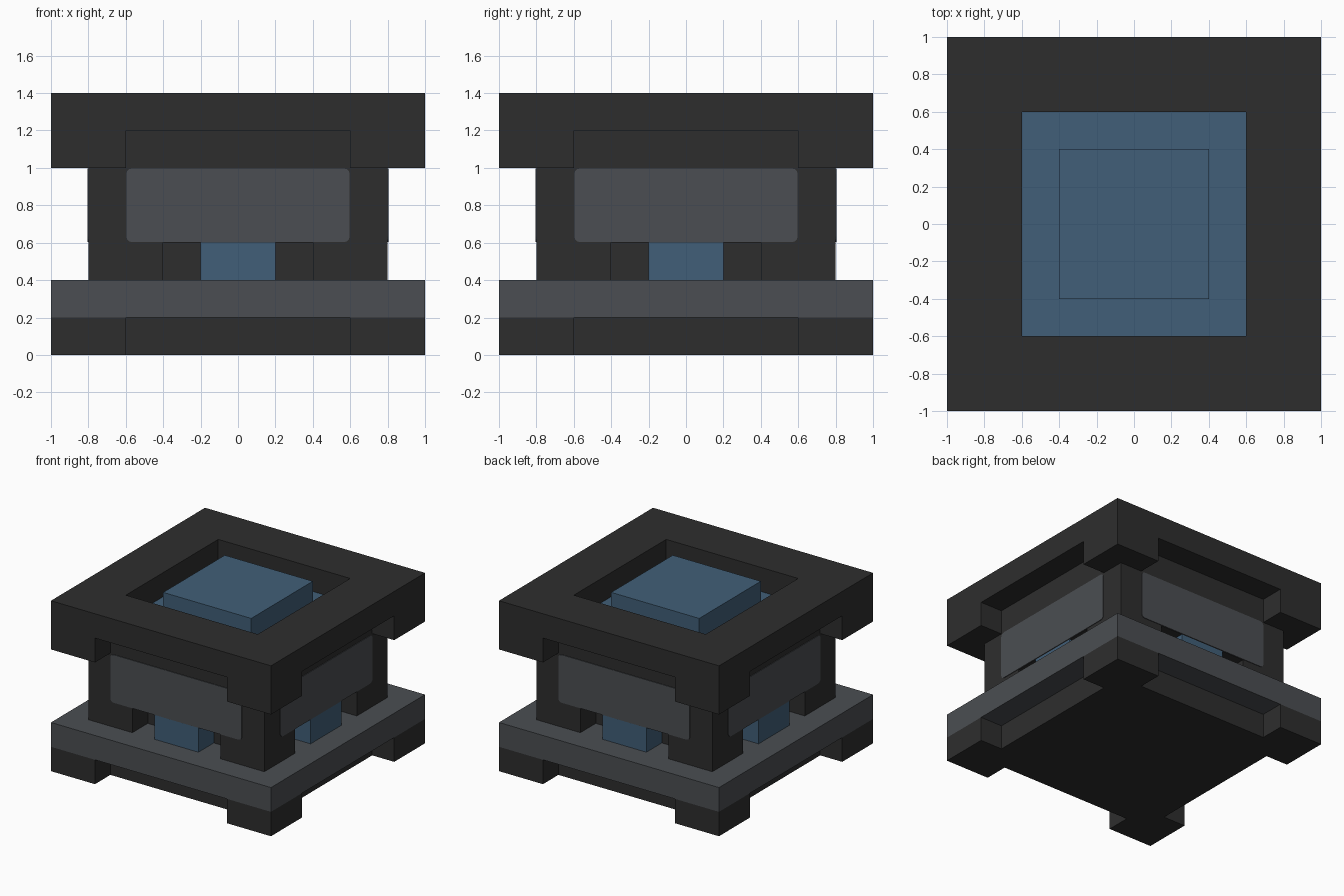
import bpy, bmesh, math
from mathutils import Matrix

if "Cube" in bpy.data.objects:
    bpy.data.objects.remove(bpy.data.objects["Cube"])


def material(name, rgb):
    m = bpy.data.materials.new(name)
    m.diffuse_color = (*rgb, 1)
    m.use_nodes = True
    m.node_tree.nodes["Principled BSDF"].inputs["Base Color"].default_value = m.diffuse_color
    return m


DARK = material("charcoal", (0.027, 0.027, 0.027))
GREY = material("slate_grey", (0.070, 0.076, 0.084))
BLUE = material("steel_blue", (0.053, 0.114, 0.188))


def finish(name, bm, mat):
    mesh = bpy.data.meshes.new(name)
    bm.to_mesh(mesh)
    bm.free()
    mesh.materials.append(mat)
    ob = bpy.data.objects.new(name, mesh)
    bpy.context.collection.objects.link(ob)
    return ob


def box(name, lo, hi, mat, turn=0.0):
    bm = bmesh.new()
    bmesh.ops.create_cube(bm, size=1)
    for v in bm.verts:
        v.co = [(a + b) / 2 + c * (b - a) for a, b, c in zip(lo, hi, v.co)]
    bm.transform(Matrix.Rotation(turn, 4, 'Z'))
    return finish(name, bm, mat)


def stepped_solid(name, half_cuts, z_cuts, filled, mat):
    """Square block cut on a grid; filled(ax, ay, z) keeps a cell, with
    ax, ay the distances from the centre. Only outer faces are made."""
    xs = sorted([-c for c in half_cuts] + list(half_cuts))
    axes = (xs, xs, z_cuts)

    def keep(cell):
        if any(i < 0 or i >= len(a) - 1 for i, a in zip(cell, axes)):
            return False
        mid = [(a[i] + a[i + 1]) / 2 for i, a in zip(cell, axes)]
        return filled(abs(mid[0]), abs(mid[1]), mid[2])

    bm = bmesh.new()
    for i in range(len(xs) - 1):
        for j in range(len(xs) - 1):
            for k in range(len(z_cuts) - 1):
                cell = (i, j, k)
                if not keep(cell):
                    continue
                for d in range(3):
                    u, w = (d + 1) % 3, (d + 2) % 3
                    for side in (0, 1):
                        near = list(cell)
                        near[d] += 2 * side - 1
                        if keep(near):
                            continue
                        ring = [(0, 0), (1, 0), (1, 1), (0, 1)]
                        verts = []
                        for p, q in (ring if side else ring[::-1]):
                            n = list(cell)
                            n[d] += side
                            n[u] += p
                            n[w] += q
                            verts.append(bm.verts.new([a[m] for a, m in zip(axes, n)]))
                        bm.faces.new(verts)
    bmesh.ops.remove_doubles(bm, verts=bm.verts, dist=1e-4)
    bmesh.ops.dissolve_limit(bm, angle_limit=0.01, verts=bm.verts, edges=bm.edges)
    return finish(name, bm, mat)


# Base: plinth with four projecting corner feet, and the slab on top
stepped_solid("base_feet", (0.6, 0.8, 1.0), (0, 0.2),
              lambda x, y, z: max(x, y) < 0.8 or min(x, y) > 0.6, DARK)
box("base_slab", (-1, -1, 0.2), (1, 1, 0.4), GREY)

# Body: solid upper part on an inner core and L-shaped corner legs
stepped_solid("body", (0.4, 0.6, 0.8), (0.4, 0.6, 1.2),
              lambda x, y, z: z > 0.6 or max(x, y) < 0.6 or min(x, y) > 0.4, DARK)

# Top frame: square ring with corner blocks hanging below it
stepped_solid("top_frame", (0.6, 0.8, 1.0), (1.0, 1.2, 1.4),
              lambda x, y, z: (max(x, y) > 0.6 if z > 1.2
                               else min(x, y) > 0.6 and max(x, y) > 0.8), DARK)

# Blue tray and raised block inside the frame
box("tray_floor", (-0.6, -0.6, 1.198), (0.6, 0.6, 1.202), BLUE)
box("top_block", (-0.4, -0.4, 1.202), (0.4, 0.4, 1.4), BLUE)


def side_panel(name, turn):
    """Thin rounded plate on a body side."""
    r, bm = 0.03, bmesh.new()
    outline = []
    for sx, sz, start in ((1, 1, 0), (-1, 1, 90), (-1, -1, 180), (1, -1, 270)):
        for step in range(4):
            a = math.radians(start + step * 30)
            outline.append(bm.verts.new((sx * (0.597 - r) + r * math.cos(a), -0.805,
                                         0.8 + sz * (0.197 - r) + r * math.sin(a))))
    face = bm.faces.new(outline)
    new = bmesh.ops.extrude_face_region(bm, geom=[face])["geom"]
    for v in new:
        if isinstance(v, bmesh.types.BMVert):
            v.co.y += 0.006
    bmesh.ops.recalc_face_normals(bm, faces=bm.faces)
    bm.transform(Matrix.Rotation(turn, 4, 'Z'))
    return finish(name, bm, GREY)


# Panel and blue pillar on each of the four sides
for n, side in enumerate(("front", "right", "back", "left")):
    turn = n * math.pi / 2
    side_panel(side + "_panel", turn)
    box(side + "_pillar", (-0.2, -0.8, 0.4), (0.2, -0.6, 0.6), BLUE, turn)
